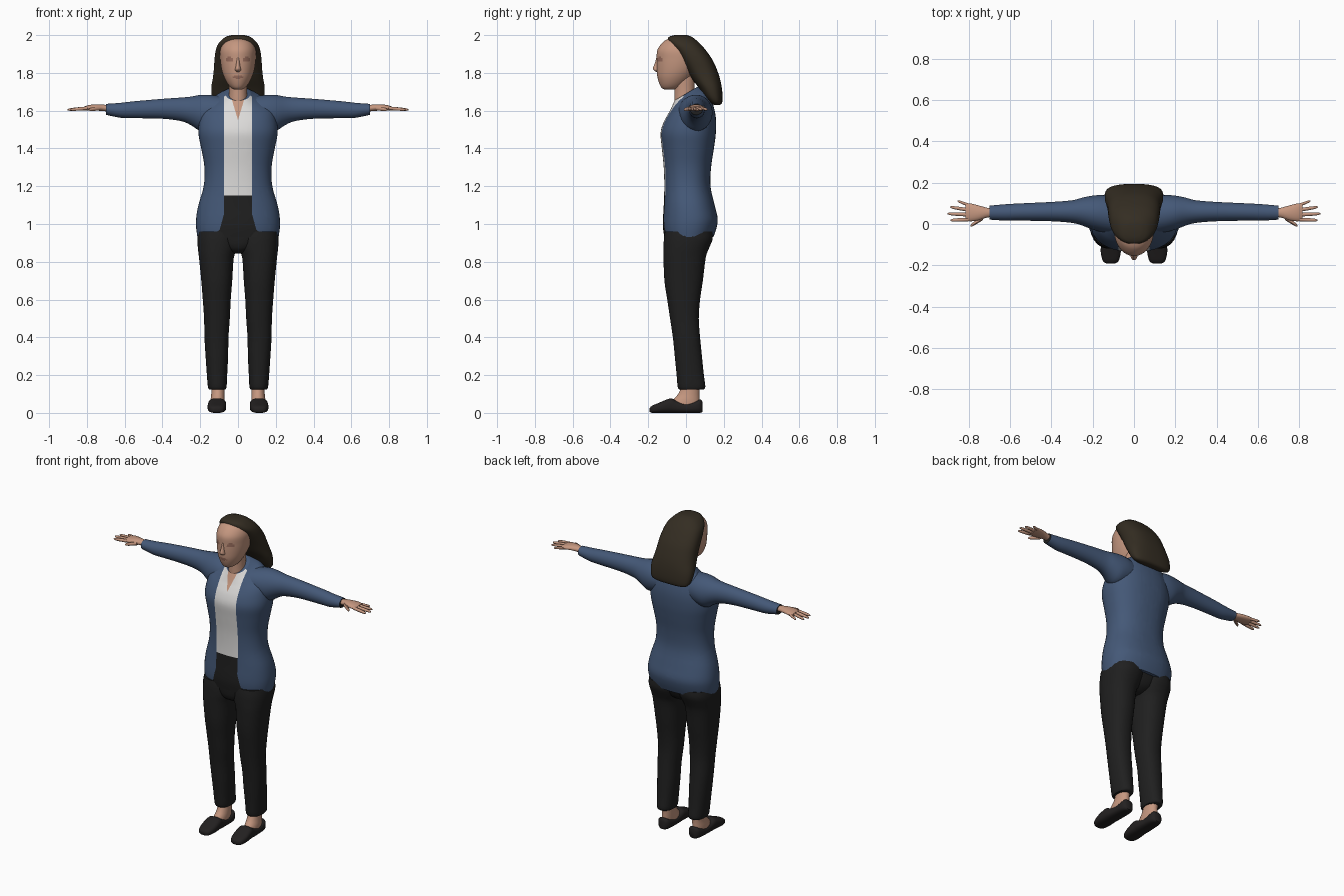
import bpy, bmesh, math
from mathutils import Vector


def material(name, rgb):
    m = bpy.data.materials.new(name)
    m.diffuse_color = (*rgb, 1)
    return m


SKIN = material("skin", (0.56, 0.31, 0.215))
ROSE = material("dark_rose_skin", (0.33, 0.16, 0.115))
HAIR = material("dark_brown_hair", (0.034, 0.026, 0.016))
BLUE = material("blue_cloth", (0.058, 0.098, 0.185))
WHITE = material("white_cloth", (0.72, 0.71, 0.70))
BLACK = material("black_cloth", (0.014, 0.014, 0.014))
SHOE = material("black_leather", (0.017, 0.015, 0.015))


def spline(keys, steps):
    """Smoothly interpolate rows of numbers."""
    rows = []
    for i in range(len(keys) - 1):
        p0, p1, p2, p3 = (keys[max(0, min(len(keys) - 1, i + d))] for d in (-1, 0, 1, 2))
        for s in range(steps):
            t = s / steps
            rows.append([0.5 * (2 * b + (c - a) * t + (2 * a - 5 * b + 4 * c - d) * t * t
                                + (3 * b - a - 3 * c + d) * t ** 3)
                         for a, b, c, d in zip(p0, p1, p2, p3)])
    return rows + [list(keys[-1])]


def loft(name, axis, keys, mats, n=24, steps=3, power=2.0, mirror=False, cuts=(), rule=None):
    """Rings along an axis; key = position, low/high of each cross axis, optional tilt."""
    bm = bmesh.new()
    rings = []
    for row in spline(keys, steps):
        t, a0, a1, b0, b1 = row[:5]
        tilt = row[5] if len(row) > 5 else 0
        ring = []
        for k in range(n):
            c, s = (f(2 * math.pi * (k + 0.5) / n) for f in (math.cos, math.sin))
            u = math.copysign(abs(c) ** (2 / power), c) * (a1 - a0) / 2
            v = math.copysign(abs(s) ** (2 / power), s) * (b1 - b0) / 2
            a, b, p = (a0 + a1) / 2 + u, (b0 + b1) / 2 + v, t + tilt * v
            co = {"x": (p, a, b), "y": (a, p, b), "z": (a, b, p)}[axis]
            ring.append(bm.verts.new(co))
        rings.append(ring)
    for r, q in zip(rings, rings[1:]):
        for k in range(n):
            bm.faces.new((r[k], r[(k + 1) % n], q[(k + 1) % n], q[k]))
    bm.faces.new(rings[0])
    bm.faces.new(rings[-1])
    for co, no in cuts:
        bmesh.ops.bisect_plane(bm, geom=bm.verts[:] + bm.edges[:] + bm.faces[:],
                               plane_co=co, plane_no=no)
    bmesh.ops.recalc_face_normals(bm, faces=bm.faces[:])
    if rule:
        for f in bm.faces:
            f.material_index = rule(f.calc_center_median(), f.normal)
    me = bpy.data.meshes.new(name)
    bm.to_mesh(me)
    bm.free()
    for m in mats:
        me.materials.append(m)
    ob = bpy.data.objects.new(name, me)
    bpy.context.collection.objects.link(ob)
    bpy.ops.object.select_all(action="DESELECT")
    ob.select_set(True)
    bpy.context.view_layer.objects.active = ob
    bpy.ops.object.shade_smooth_by_angle(angle=math.radians(50))
    if mirror:
        ob.modifiers.new("mirror", "MIRROR").use_mirror_merge = False
    return ob


# Jacket body with the open front showing shirt, neckline and trouser waist
def jacket_edge(z):
    if z > 1.05:
        return 0.075
    if z > 0.97:
        return 0.075 + (1.05 - z) / 0.08 * 0.022
    return 0.097 + (0.97 - z) / 0.04 * 0.05


def torso_colour(c, no):
    if c.y > -0.01 or abs(c.x) > jacket_edge(c.z) or abs(no.z) > 0.95:
        return 0
    if c.z < 1.15:
        return 2
    return 3 if abs(c.x) < (c.z - 1.55) * 0.3 else 1


torso_cuts = [((0, 0, 1.15), (0, 0, 1))]
for s in (1, -1):
    torso_cuts += [((s * 0.075, 0, 0), (1, 0, 0)),
                   ((0, 0, 1.55), (1, 0, -s * 0.3)),
                   ((s * 0.075, 0, 1.05), (0.08, 0, s * 0.022)),
                   ((s * 0.097, 0, 0.97), (0.04, 0, s * 0.05))]
torso = [(0.93, 0.215, -0.115, 0.145, 0), (0.98, 0.222, -0.122, 0.162, 0),
         (1.03, 0.222, -0.122, 0.168, 0), (1.10, 0.21, -0.118, 0.152, 0),
         (1.20, 0.182, -0.115, 0.13, 0), (1.30, 0.178, -0.118, 0.133, 0),
         (1.40, 0.195, -0.128, 0.148, 0), (1.48, 0.21, -0.135, 0.158, 0),
         (1.55, 0.205, -0.12, 0.158, 0.1), (1.61, 0.185, -0.10, 0.14, 0.3),
         (1.65, 0.14, -0.085, 0.115, 0.5), (1.675, 0.09, -0.072, 0.085, 0.6),
         (1.69, 0.065, -0.06, 0.06, 0.6)]
loft("jacket_and_shirt", "z", [(z, -r, r, f, b, t) for z, r, f, b, t in torso],
     [BLUE, WHITE, BLACK, SKIN], n=48, steps=4, power=2.3, cuts=torso_cuts, rule=torso_colour)

# Sleeves, dark inside the cuff
arm = [(0.08, 0.04, 1.59, 0.09, 0.085), (0.15, 0.05, 1.59, 0.09, 0.094),
       (0.20, 0.055, 1.588, 0.083, 0.096), (0.25, 0.06, 1.599, 0.068, 0.076),
       (0.30, 0.06, 1.607, 0.055, 0.063), (0.40, 0.06, 1.61, 0.047, 0.053),
       (0.55, 0.058, 1.605, 0.042, 0.045), (0.62, 0.056, 1.602, 0.04, 0.04),
       (0.70, 0.055, 1.607, 0.034, 0.029)]
loft("sleeve", "x", [(x, y - a, y + a, z - b, z + b) for x, y, z, a, b in arm],
     [BLUE, BLACK], mirror=True, rule=lambda c, no: int(no.x > 0.9 and c.x > 0.69))

# Hands: palm, four fingers and thumb
loft("palm", "x", [(0.68, 0.033, 0.077, 1.595, 1.628), (0.71, 0.031, 0.079, 1.597, 1.632),
                   (0.75, 0.018, 0.090, 1.600, 1.634), (0.79, 0.012, 0.100, 1.600, 1.630),
                   (0.815, 0.016, 0.100, 1.600, 1.622)], [SKIN], n=16, mirror=True)
for name, x0, y0, x1, y1, r in (("index_finger", 0.80, 0.022, 0.888, 0.018, 0.0095),
                                ("middle_finger", 0.80, 0.045, 0.902, 0.05, 0.0095),
                                ("ring_finger", 0.80, 0.068, 0.89, 0.082, 0.009),
                                ("little_finger", 0.79, 0.088, 0.853, 0.111, 0.008),
                                ("thumb", 0.73, 0.03, 0.79, -0.008, 0.011)):
    keys = []
    for t, k in ((0, 1), (0.5, 1), (0.88, 0.75), (1, 0.3)):
        x, y, z = x0 + (x1 - x0) * t, y0 + (y1 - y0) * t, 1.613 - 0.008 * t
        keys.append((x, y - r * k, y + r * k, z - r * k, z + r * k))
    loft(name, "x", keys, [SKIN], n=8, steps=2, mirror=True)

# Trousers
loft("trouser_seat", "z", [(0.845, -0.03, 0.03, -0.07, 0.05), (0.875, -0.10, 0.10, -0.105, 0.10),
                           (0.95, -0.20, 0.20, -0.115, 0.135)], [BLACK], n=32, power=2.3)
loft("trouser_leg", "z", [(0.125, 0.065, 0.155, -0.038, 0.095), (0.14, 0.06, 0.16, -0.045, 0.103),
                          (0.20, 0.057, 0.165, -0.05, 0.095), (0.30, 0.052, 0.172, -0.06, 0.085),
                          (0.40, 0.05, 0.178, -0.07, 0.075), (0.50, 0.043, 0.18, -0.085, 0.068),
                          (0.60, 0.038, 0.187, -0.10, 0.075), (0.70, 0.03, 0.195, -0.115, 0.09),
                          (0.82, 0.022, 0.207, -0.12, 0.105), (0.87, 0.005, 0.213, -0.12, 0.122),
                          (0.92, -0.005, 0.216, -0.118, 0.142), (0.96, -0.01, 0.212, -0.112, 0.14)],
     [BLACK], power=2.3, mirror=True)

# Feet and slip-on shoes
loft("ankle", "z", [(0.03, 0.072, 0.146, -0.09, 0.07), (0.065, 0.070, 0.146, -0.072, 0.072),
                    (0.10, 0.070, 0.142, -0.042, 0.072), (0.15, 0.070, 0.142, -0.02, 0.075)],
     [SKIN], n=20, mirror=True)
loft("shoe", "y", [(-0.192, 0.095, 0.13, 0.006, 0.026), (-0.18, 0.075, 0.15, 0, 0.038),
                   (-0.14, 0.064, 0.161, 0, 0.055), (-0.10, 0.062, 0.16, 0, 0.072),
                   (-0.075, 0.063, 0.158, 0, 0.077), (-0.05, 0.064, 0.156, 0, 0.064),
                   (0, 0.066, 0.152, 0, 0.052), (0.05, 0.066, 0.150, 0, 0.062),
                   (0.075, 0.073, 0.143, 0, 0.072), (0.087, 0.085, 0.13, 0.004, 0.06)],
     [SHOE], power=2.8, mirror=True)

# Neck, head with tinted eyes and lips, nose
loft("neck", "z", [(1.60, -0.058, 0.058, -0.06, 0.06), (1.66, -0.05, 0.05, -0.062, 0.05),
                   (1.71, -0.048, 0.048, -0.062, 0.045), (1.79, -0.052, 0.052, -0.065, 0.05)],
     [SKIN], n=24)


def face_colour(c, no):
    eye = math.hypot((abs(c.x) - 0.044) / 0.021, (c.z - 1.872) / 0.013) < 1
    lips = math.hypot(c.x / 0.026, (c.z - 1.779) / 0.009) < 1
    return int(c.y < -0.08 and (eye or lips))


head = [(1.712, 0.02, -0.115, -0.06), (1.722, 0.038, -0.13, -0.03), (1.745, 0.057, -0.142, 0.0),
        (1.78, 0.075, -0.152, 0.035), (1.82, 0.087, -0.155, 0.065), (1.87, 0.094, -0.155, 0.085),
        (1.92, 0.094, -0.152, 0.085), (1.96, 0.078, -0.125, 0.06), (1.98, 0.05, -0.095, 0.03),
        (1.988, 0.02, -0.06, 0.0)]
loft("head", "z", [(z, -r, r, f, b) for z, r, f, b in head], [SKIN, ROSE],
     n=56, steps=6, rule=face_colour)
loft("nose", "z", [(1.805, -0.008, 0.008, -0.158, -0.13), (1.815, -0.017, 0.017, -0.172, -0.13),
                   (1.826, -0.014, 0.014, -0.176, -0.13), (1.85, -0.01, 0.01, -0.166, -0.13),
                   (1.885, -0.007, 0.007, -0.156, -0.13)], [SKIN], n=12)

# Long hair swept behind the shoulders
hair = [(2.0, 0.035, -0.06, 0.005), (1.988, 0.07, -0.094, 0.035), (1.955, 0.104, -0.088, 0.075),
        (1.92, 0.118, -0.062, 0.105), (1.87, 0.125, -0.03, 0.14), (1.82, 0.128, 0.0, 0.163),
        (1.77, 0.134, 0.03, 0.18), (1.72, 0.142, 0.068, 0.190), (1.67, 0.138, 0.10, 0.194),
        (1.64, 0.122, 0.13, 0.19), (1.63, 0.09, 0.15, 0.178)]
loft("hair", "z", [(z, -r, r, f, b) for z, r, f, b in hair], [HAIR], n=32, power=2.5)
